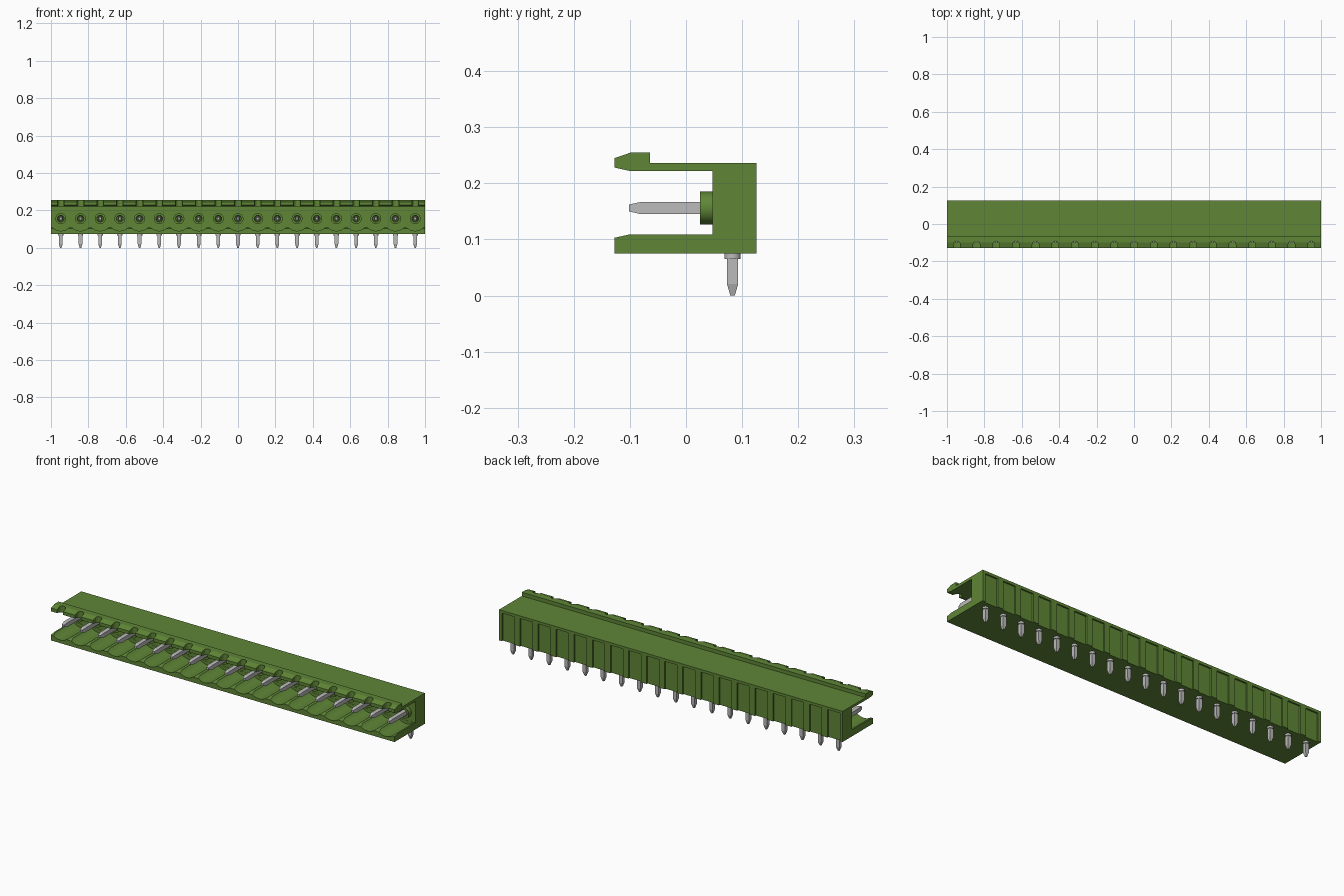
import bpy, bmesh, math
from mathutils import Vector

cube = bpy.data.objects.get("Cube")
if cube:
    bpy.data.objects.remove(cube, do_unlink=True)

COUNT = 19
PITCH = 2.0 / COUNT
XS = [-1 + PITCH * (i + 0.5) for i in range(COUNT)]
AXIS_Z = 0.156      # height of the contacts
TAIL_Y = 0.083      # depth of the solder tails


def material(name, color, rough):
    m = bpy.data.materials.new(name)
    m.use_nodes = True
    m.diffuse_color = (*color, 1)
    bsdf = m.node_tree.nodes["Principled BSDF"]
    bsdf.inputs["Base Color"].default_value = (*color, 1)
    bsdf.inputs["Roughness"].default_value = rough
    return m


GREEN = material("green plastic", (0.115, 0.24, 0.038), 0.5)
GREY = material("tin grey", (0.50, 0.50, 0.50), 0.5)


def make_object(name, bm, mat, smooth=False):
    bmesh.ops.recalc_face_normals(bm, faces=bm.faces)
    mesh = bpy.data.meshes.new(name)
    bm.to_mesh(mesh)
    bm.free()
    mesh.materials.append(mat)
    obj = bpy.data.objects.new(name, mesh)
    bpy.context.collection.objects.link(obj)
    if smooth:
        bpy.ops.object.select_all(action='DESELECT')
        obj.select_set(True)
        bpy.context.view_layer.objects.active = obj
        bpy.ops.object.shade_smooth_by_angle(angle=math.radians(35))
    return obj


def loft(bm, rings, caps=True):
    """Skin a list of equally long point rings; without caps, close it into a torus."""
    vs = [[bm.verts.new(p) for p in r] for r in rings]
    n = len(vs[0])
    pairs = list(zip(vs, vs[1:])) + ([] if caps else [(vs[-1], vs[0])])
    for a, b in pairs:
        for i in range(n):
            j = (i + 1) % n
            bm.faces.new((a[i], a[j], b[j], b[i]))
    if caps:
        bm.faces.new(vs[0])
        bm.faces.new(vs[-1])


def prism(bm, points, offset):
    loft(bm, [points, [Vector(p) + Vector(offset) for p in points]])


def ring_y(x, y, r, n, turn=0):
    return [(x + r * math.cos(turn + math.tau * i / n), y,
             AXIS_Z + r * math.sin(turn + math.tau * i / n)) for i in range(n)]


def ring_z(x, z, r, n, turn=0):
    return [(x + r * math.cos(turn + math.tau * i / n),
             TAIL_Y + r * math.sin(turn + math.tau * i / n), z) for i in range(n)]


# Housing: C-shaped section with a hooked upper lip, extruded along the row
section = [(0.126, 0.075), (0.126, 0.236), (-0.064, 0.236), (-0.064, 0.255),
           (-0.098, 0.255), (-0.127, 0.245), (-0.127, 0.228), (-0.100, 0.222),
           (0.047, 0.222), (0.047, 0.109), (-0.100, 0.109), (-0.127, 0.103),
           (-0.127, 0.075)]
bm = bmesh.new()
prism(bm, [(-1, y, z) for y, z in section], (2, 0, 0))
housing = make_object("housing", bm, GREEN)

# Cutters: scalloped troughs, lip notches and rear panels at every position
bm = bmesh.new()
R = 0.065
half = math.acos((AXIS_Z - 0.115) / R)
for x in XS:
    angles = [-math.pi / 2 + half * (k / 8 - 1) for k in range(17)]
    prism(bm, [(x + R * math.cos(a), -0.2, AXIS_Z + R * math.sin(a)) for a in angles],
          (0, 0.246, 0))
    notch = [(x + 0.018 * math.cos(math.pi * k / 8),
              -0.110 + 0.018 * math.sin(math.pi * k / 8), 0.20) for k in range(9)]
    prism(bm, [(x + 0.018, -0.2, 0.20)] + notch + [(x - 0.018, -0.2, 0.20)], (0, 0, 0.1))
    prism(bm, [(x - 0.036, 0.118, 0.05), (x + 0.036, 0.118, 0.05),
               (x + 0.036, 0.2, 0.05), (x - 0.036, 0.2, 0.05)], (0, 0, 0.172))
cutter = make_object("housing_cutter", bm, GREEN)
cutter.hide_render = True
mod = housing.modifiers.new("cuts", 'BOOLEAN')
mod.operation = 'DIFFERENCE'
mod.solver = 'EXACT'
mod.object = cutter
bpy.context.view_layer.objects.active = housing
housing.select_set(True)
bpy.ops.object.modifier_apply(modifier=mod.name)
bpy.data.objects.remove(cutter, do_unlink=True)

# Round collars around the contacts, with a shallow countersunk bore
bm = bmesh.new()
for x in XS:
    loft(bm, [ring_y(x, y, r, 24) for y, r in
              [(0.049, 0.029), (0.025, 0.029), (0.025, 0.018), (0.036, 0.016), (0.049, 0.016)]],
         caps=False)
make_object("contact_collars", bm, GREEN, smooth=True)

# Square contacts with tapered tips
S = math.sqrt(2)
Q = math.pi / 4
bm = bmesh.new()
for x in XS:
    loft(bm, [ring_y(x, y, h * S, 4, Q) for y, h in
              [(-0.102, 0.006), (-0.080, 0.011), (0.060, 0.011)]])
make_object("contact_pins", bm, GREY)

# Square solder tails with tapered tips
bm = bmesh.new()
for x in XS:
    loft(bm, [ring_z(x, z, h * S, 4, Q) for z, h in
              [(0.0, 0.004), (0.021, 0.010), (0.080, 0.010)]])
make_object("solder_tails", bm, GREY)

# Short round shoulders where the tails leave the housing
bm = bmesh.new()
for x in XS:
    loft(bm, [ring_z(x, z, 0.0145, 20) for z in (0.065, 0.078)])
make_object("tail_shoulders", bm, GREY, smooth=True)
